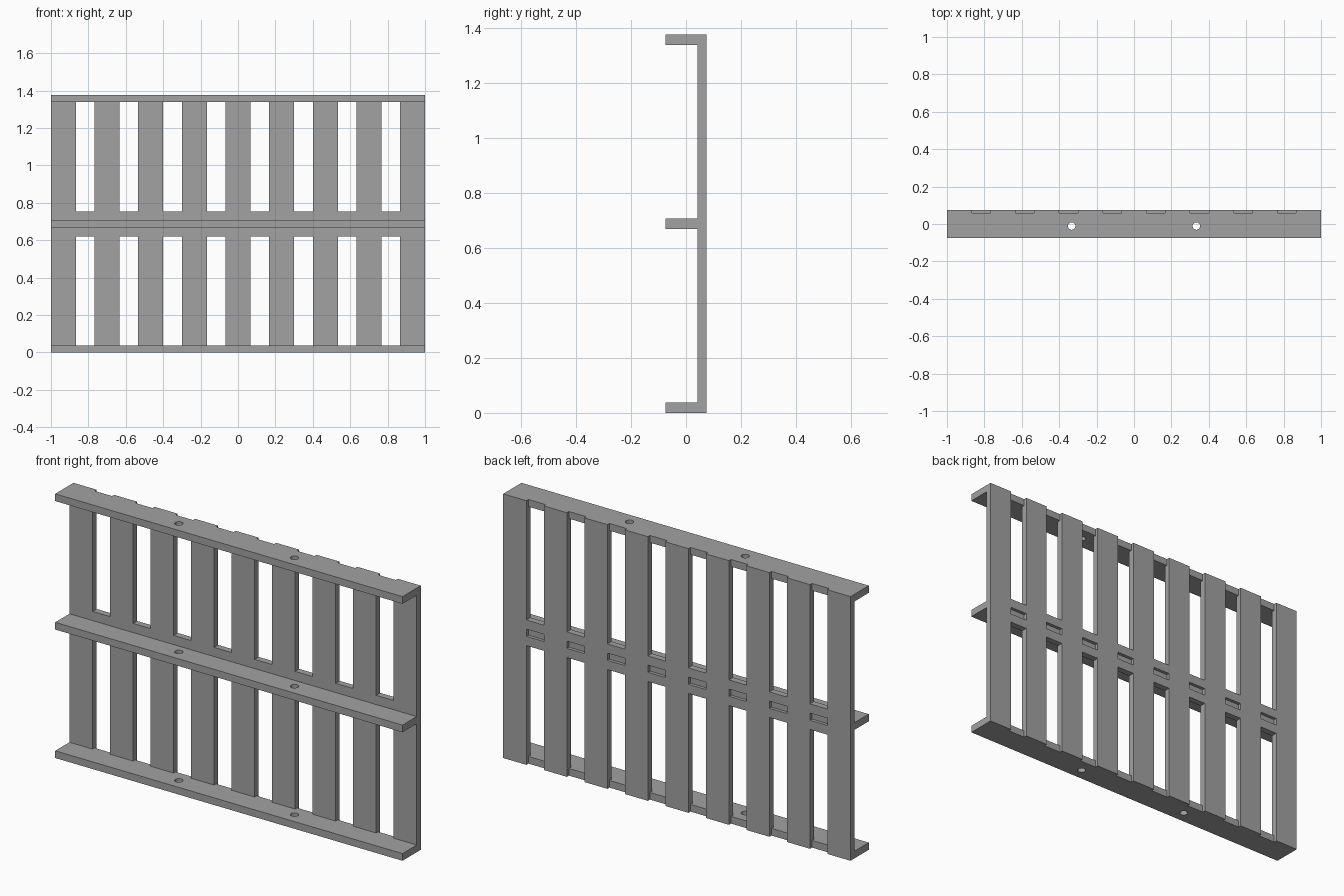
import bpy
import bmesh

# Main dimensions
W, H = 2.0, 1.375
FRONT, BACK = -0.075, 0.075
PANEL = 0.0417            # front face of the slats
RECESS = 0.0583           # back face of the rails between slats
SLAT, GAP, COUNT = 0.1333, 0.1, 9
PITCH = (W - SLAT) / (COUNT - 1)
RAIL_T = 0.0375
BAND_HALF = 0.0667
MID = H / 2
HOLE_X, HOLE_Y, HOLE_R = 0.333, -0.011, 0.02

cube = bpy.data.objects.get("Cube")
if cube:
    bpy.data.objects.remove(cube, do_unlink=True)

grey = bpy.data.materials.new("mid_grey")
grey.use_nodes = True
COLOUR = (0.36, 0.36, 0.36, 1.0)
grey.diffuse_color = COLOUR
bsdf = next(n for n in grey.node_tree.nodes if n.type == 'BSDF_PRINCIPLED')
bsdf.inputs["Base Color"].default_value = COLOUR


def extrude_outline(name, outline, z0, z1):
    """Prism standing on a flat xy outline."""
    bm = bmesh.new()
    base = bm.faces.new([bm.verts.new((x, y, z0)) for x, y in outline])
    grown = bmesh.ops.extrude_face_region(bm, geom=[base])["geom"]
    top = [v for v in grown if isinstance(v, bmesh.types.BMVert)]
    bmesh.ops.translate(bm, verts=top, vec=(0, 0, z1 - z0))
    bmesh.ops.recalc_face_normals(bm, faces=bm.faces[:])
    mesh = bpy.data.meshes.new(name)
    bm.to_mesh(mesh)
    bm.free()
    mesh.materials.append(grey)
    obj = bpy.data.objects.new(name, mesh)
    bpy.context.collection.objects.link(obj)
    return obj


def box(name, x0, x1, y0, y1, z0, z1):
    return extrude_outline(name, [(x0, y0), (x1, y0), (x1, y1), (x0, y1)], z0, z1)


slat_left = [-W / 2 + i * PITCH for i in range(COUNT)]
gaps = [(x + SLAT, x + PITCH) for x in slat_left[:-1]]

# Upright slats
for i, x in enumerate(slat_left):
    box(f"slat_{i + 1}", x, x + SLAT, PANEL, BACK, 0, H)

# Band pieces between the slats, above and below the middle rail
for i, (x0, x1) in enumerate(gaps):
    box(f"upper_band_{i + 1}", x0, x1, PANEL, BACK, MID + RAIL_T / 2, MID + BAND_HALF)
    box(f"lower_band_{i + 1}", x0, x1, PANEL, BACK, MID - BAND_HALF, MID - RAIL_T / 2)

# Cutters for the bolt holes
cutters = []
for side, x in (("right", -HOLE_X), ("left", HOLE_X)):
    bpy.ops.mesh.primitive_cylinder_add(vertices=32, radius=HOLE_R, depth=H + 1,
                                        location=(x, HOLE_Y, MID))
    cutter = bpy.context.object
    cutter.name = f"hole_cutter_{side}"
    cutter.data.materials.append(grey)
    cutter.hide_render = True
    cutters.append(cutter)

# Rails: comb outline whose teeth fill the gaps between slats
comb = [(-W / 2, PANEL), (-W / 2, FRONT), (W / 2, FRONT), (W / 2, PANEL)]
for x0, x1 in reversed(gaps):
    comb += [(x1, PANEL), (x1, RECESS), (x0, RECESS), (x0, PANEL)]

for name, z in (("bottom_rail", 0), ("middle_rail", MID - RAIL_T / 2), ("top_rail", H - RAIL_T)):
    rail = extrude_outline(name, comb, z, z + RAIL_T)
    for cutter in cutters:
        cut = rail.modifiers.new("bolt_hole", 'BOOLEAN')
        cut.operation = 'DIFFERENCE'
        cut.solver = 'EXACT'
        cut.object = cutter
    bpy.context.view_layer.objects.active = rail
    for m in list(rail.modifiers):
        bpy.ops.object.modifier_apply(modifier=m.name)

for cutter in cutters:
    bpy.data.objects.remove(cutter, do_unlink=True)
